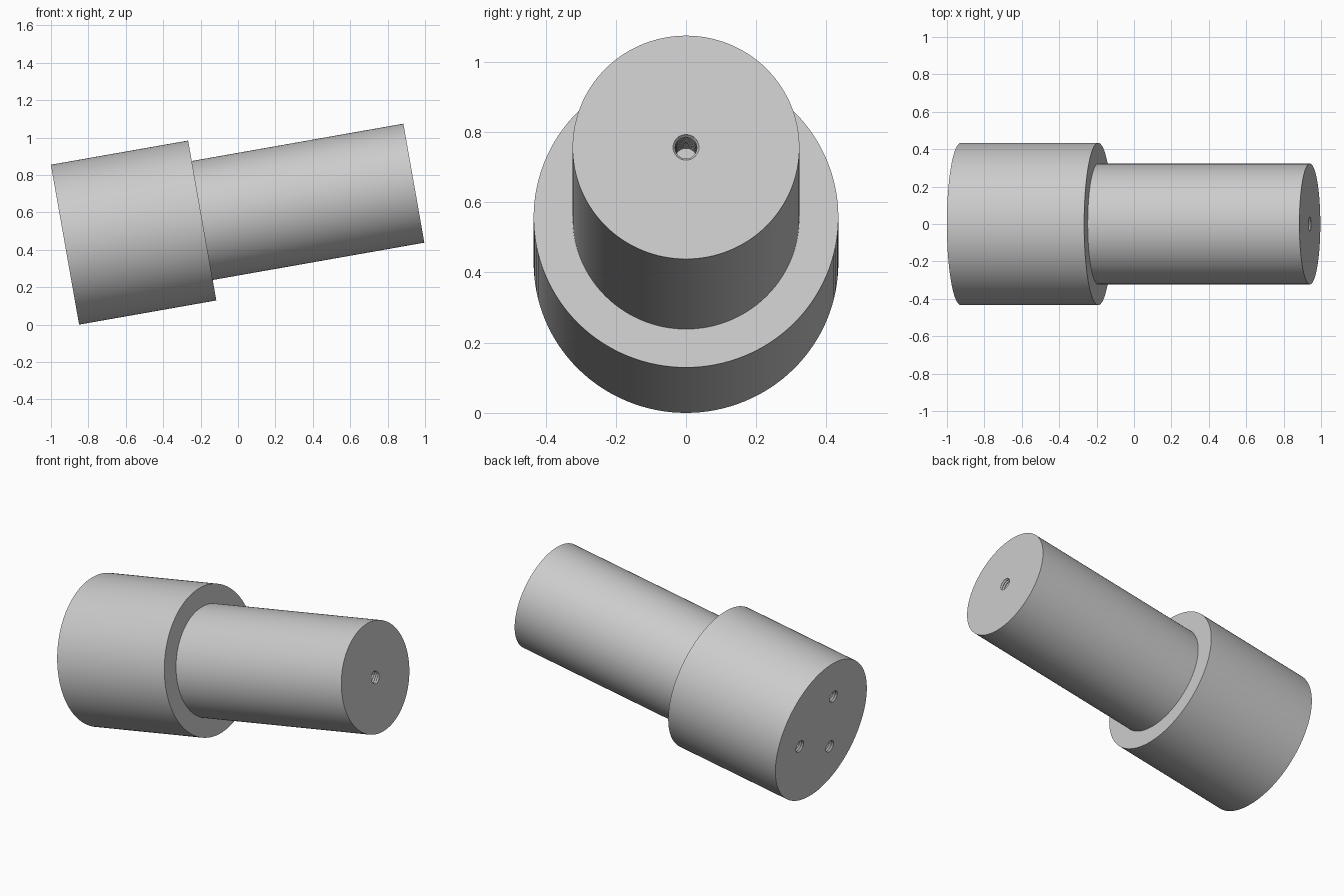
import bpy
import bmesh
from math import radians, cos, sin, pi
from mathutils import Matrix, Vector

cube = bpy.data.objects.get("Cube")
if cube:
    bpy.data.objects.remove(cube, do_unlink=True)

TILT = radians(10)
HEAD_R, SHANK_R = 0.434, 0.323
HEAD_L, TOTAL_L = 0.745, 1.894
HOLE_R, THREAD, PITCH, TURNS = 0.037, 0.006, 0.014, 14
BOLT_CIRCLE = 0.203

steel = bpy.data.materials.new("plain grey metal")
steel.use_nodes = True
steel.diffuse_color = (0.6, 0.6, 0.6, 1)
steel.node_tree.nodes["Principled BSDF"].inputs["Base Color"].default_value = steel.diffuse_color


def lathe(bm, profile, steps, matrix=Matrix()):
    """Turn a list of (radius, height) points round z and close both ends."""
    rings = []
    for r, z in profile:
        angles = [2 * pi * i / steps for i in range(steps)]
        rings.append([bm.verts.new(matrix @ Vector((r * cos(a), r * sin(a), z))) for a in angles])
    for low, high in zip(rings, rings[1:]):
        for i in range(steps):
            j = (i + 1) % steps
            bm.faces.new((low[i], low[j], high[j], high[i]))
    bm.faces.new(rings[0][::-1])
    bm.faces.new(rings[-1])


def finish(bm, name):
    bmesh.ops.recalc_face_normals(bm, faces=bm.faces[:])
    mesh = bpy.data.meshes.new(name)
    bm.to_mesh(mesh)
    bm.free()
    mesh.materials.append(steel)
    obj = bpy.data.objects.new(name, mesh)
    bpy.context.collection.objects.link(obj)
    # lay the turned axis along x, rising toward +x
    obj.rotation_euler = (0, pi / 2 - TILT, 0)
    obj.location = (-0.925, 0, HEAD_R * cos(TILT))
    return obj


# stepped body: wide head and narrower shank
bm = bmesh.new()
lathe(bm, [(HEAD_R, 0), (HEAD_R, HEAD_L), (SHANK_R, HEAD_L), (SHANK_R, TOTAL_L)], 128)
body = finish(bm, "stepped_shaft")

# threaded bore profile, starting just outside the face
bore = [(HOLE_R, -0.01), (HOLE_R, 0.002)]
for i in range(TURNS):
    z = 0.002 + i * PITCH
    bore += [(HOLE_R - THREAD, z + PITCH / 2), (HOLE_R, z + PITCH)]

# three bores in the head, one in the shank end
bm = bmesh.new()
for k in range(3):
    a = radians(112 + 120 * k)
    lathe(bm, bore, 32, Matrix.Translation((-BOLT_CIRCLE * sin(a), BOLT_CIRCLE * cos(a), 0)))
lathe(bm, bore, 32, Matrix.Translation((0, 0, TOTAL_L)) @ Matrix.Rotation(pi, 4, "X"))
cutter = finish(bm, "bore_cutter")
cutter.hide_render = True

# cut the bores, then drop the cutter
cut = body.modifiers.new("bores", "BOOLEAN")
cut.operation = "DIFFERENCE"
cut.solver = "EXACT"
cut.object = cutter
for obj in bpy.context.selected_objects:
    obj.select_set(False)
bpy.context.view_layer.objects.active = body
body.select_set(True)
bpy.ops.object.modifier_apply(modifier=cut.name)
bpy.data.objects.remove(cutter, do_unlink=True)
bpy.ops.object.shade_smooth_by_angle(angle=radians(30))
